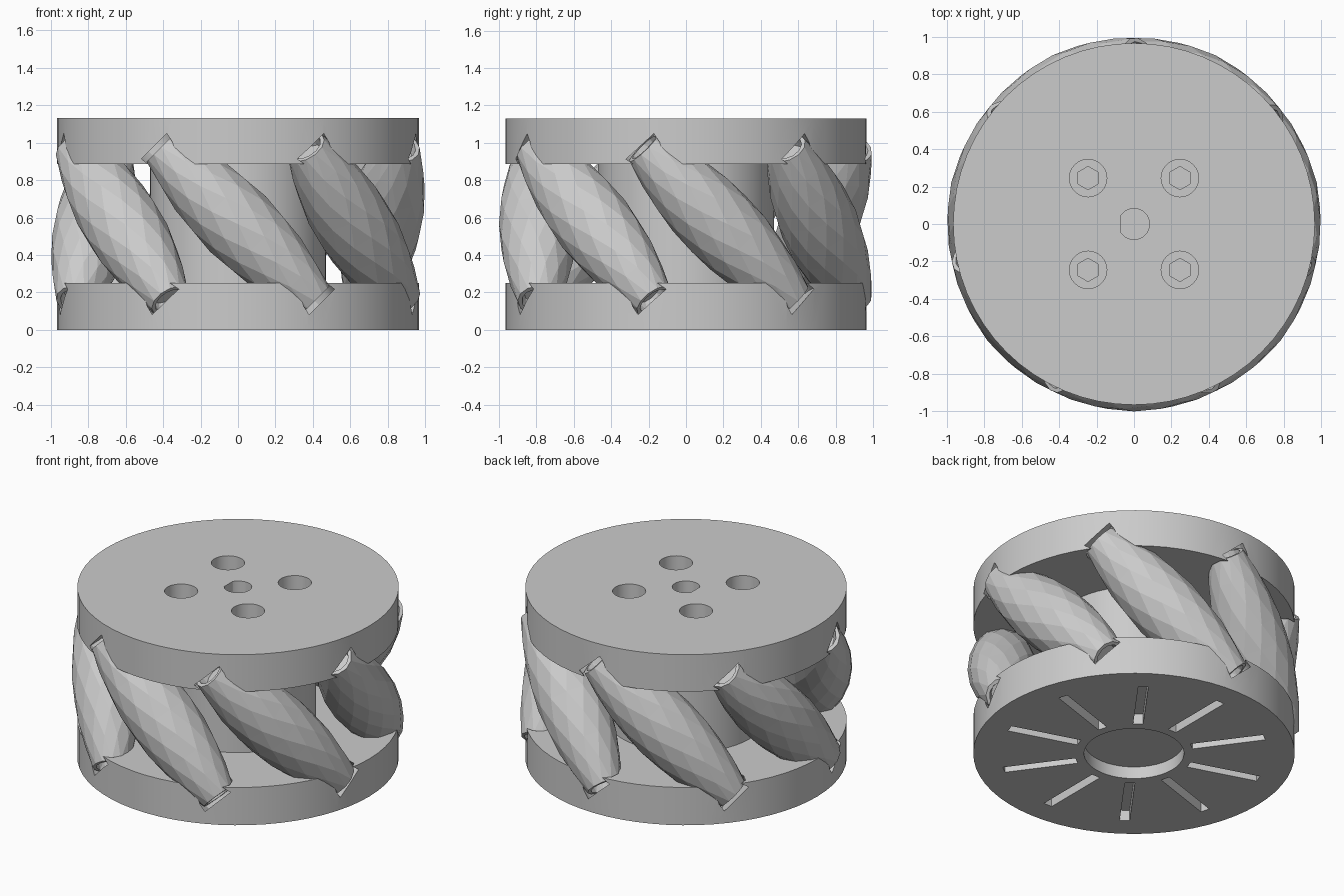
import bpy, bmesh, math
from mathutils import Matrix, Vector

if "Cube" in bpy.data.objects:
    bpy.data.objects.remove(bpy.data.objects["Cube"], do_unlink=True)

DISC_R, HEIGHT, PLATE = 0.965, 1.13, 0.25
ROLLERS, AXLE_R, HALF = 7, 0.79, 0.58
MID = HEIGHT / 2

grey = bpy.data.materials.new("plain grey")
grey.use_nodes = True
grey.diffuse_color = (0.6, 0.6, 0.6, 1)
grey.node_tree.nodes["Principled BSDF"].inputs["Base Color"].default_value = (0.6, 0.6, 0.6, 1)


def finish(name, bm):
    bmesh.ops.recalc_face_normals(bm, faces=bm.faces)
    mesh = bpy.data.meshes.new(name)
    bm.to_mesh(mesh)
    bm.free()
    mesh.materials.append(grey)
    obj = bpy.data.objects.new(name, mesh)
    bpy.context.collection.objects.link(obj)
    return obj


def cylinder(name, radius, z0, z1, sides=32, x=0, y=0):
    bm = bmesh.new()
    bmesh.ops.create_cone(bm, cap_ends=True, segments=sides, radius1=radius,
                          radius2=radius, depth=z1 - z0,
                          matrix=Matrix.Translation((x, y, (z0 + z1) / 2)))
    return finish(name, bm)


def box(name, size, matrix):
    bm = bmesh.new()
    bmesh.ops.create_cube(bm, size=1, matrix=matrix @ Matrix.Diagonal((*size, 1)))
    return finish(name, bm)


def cut(target, cutters):
    """Subtract each cutter from the target and bake the result."""
    for cutter in cutters:
        mod = target.modifiers.new("cut", "BOOLEAN")
        mod.object = cutter
        mod.operation = "DIFFERENCE"
        mod.solver = "EXACT"
    graph = bpy.context.evaluated_depsgraph_get()
    baked = bpy.data.meshes.new_from_object(target.evaluated_get(graph))
    target.modifiers.clear()
    target.data = baked


def roller_matrix(index):
    """Place a z-aligned part on the tilted axle of one roller."""
    return (Matrix.Rotation(index * math.tau / ROLLERS, 4, "Z")
            @ Matrix.Translation((0, -AXLE_R, MID))
            @ Matrix.Rotation(math.radians(-45), 4, "Y"))


def roller(index, sides=12, rings=8):
    """Faceted barrel whose outer line follows the wheel rim, with cupped ends."""
    profile = []
    for i in range(rings + 1):
        t = -HALF + 2 * HALF * i / rings
        profile.append((1.0 - math.hypot(AXLE_R, t * 0.707), t))
    lip = profile[0][0]
    cup = [(lip * 0.8, HALF), (lip * 0.7, HALF - 0.06)]
    profile = [(r, -t) for r, t in reversed(cup)] + profile + cup
    bm = bmesh.new()
    loops = []
    for row, (r, t) in enumerate(profile):
        turn = 0.5 * (row % 2)
        angles = [(k + turn) * math.tau / sides - math.pi / 2 for k in range(sides)]
        loops.append([bm.verts.new((r * math.cos(a), r * math.sin(a), t)) for a in angles])
    for row, (low, high) in enumerate(zip(loops, loops[1:])):
        for k in range(sides):
            n = (k + 1) % sides
            if row % 2:
                bm.faces.new((low[k], high[n], high[k]))
                bm.faces.new((low[k], low[n], high[n]))
            else:
                bm.faces.new((low[k], low[n], high[k]))
                bm.faces.new((low[n], high[n], high[k]))
    bm.faces.new(loops[0])
    bm.faces.new(loops[-1])
    bmesh.ops.transform(bm, matrix=roller_matrix(index), verts=bm.verts)
    return finish(f"roller_{index + 1}", bm)


# Plates and hub
lower = cylinder("lower_plate", DISC_R, 0, PLATE, 64)
upper = cylinder("upper_plate", DISC_R, HEIGHT - PLATE + 0.005, HEIGHT, 64)
hub = cylinder("hub", 0.47, PLATE - 0.02, HEIGHT - PLATE + 0.02, 48)

# Clearance pockets for the roller ends
pockets = []
for i in range(ROLLERS):
    pocket = cylinder("pocket_cutter", 0.125, -HALF - 0.03, HALF + 0.03, 12)
    pocket.data.transform(roller_matrix(i))
    pockets.append(pocket)

# Bolt recesses and flat-sided shaft bore in the upper plate
bolts = []
for x in (-0.245, 0.245):
    for y in (-0.245, 0.245):
        bolts.append(cylinder("bolt_cutter", 0.1, HEIGHT - 0.15, HEIGHT + 0.1, 32, x, y))
        bolts.append(cylinder("hex_cutter", 0.062, HEIGHT - 0.3, HEIGHT - 0.1, 6, x, y))
bore = cylinder("bore_cutter", 0.083, HEIGHT - 0.4, HEIGHT + 0.1)
flat = box("flat_cutter", (0.1, 0.4, 2), Matrix.Translation((-0.12, 0, HEIGHT)))
cut(bore, [flat])

# Round recess and radial slots underneath
recess = cylinder("recess_cutter", 0.3, -0.1, 0.08, 48)
slots = []
for i in range(10):
    turn = Matrix.Rotation(math.radians(18 + 36 * i), 4, "Z")
    slots.append(box("slot_cutter", (0.45, 0.06, 0.2),
                     turn @ Matrix.Translation((0.58, 0, -0.03))))

cut(upper, pockets + bolts + [bore])
cut(hub, bolts + [bore])
cut(lower, pockets + slots + [recess])
for helper in pockets + bolts + slots + [bore, flat, recess]:
    bpy.data.objects.remove(helper, do_unlink=True)

# Soft round walls with crisp edges
bpy.ops.object.select_all(action="DESELECT")
for part in (lower, upper, hub):
    part.select_set(True)
bpy.context.view_layer.objects.active = upper
bpy.ops.object.shade_smooth_by_angle(angle=math.radians(30))

# Rollers around the rim
for i in range(ROLLERS):
    roller(i)
